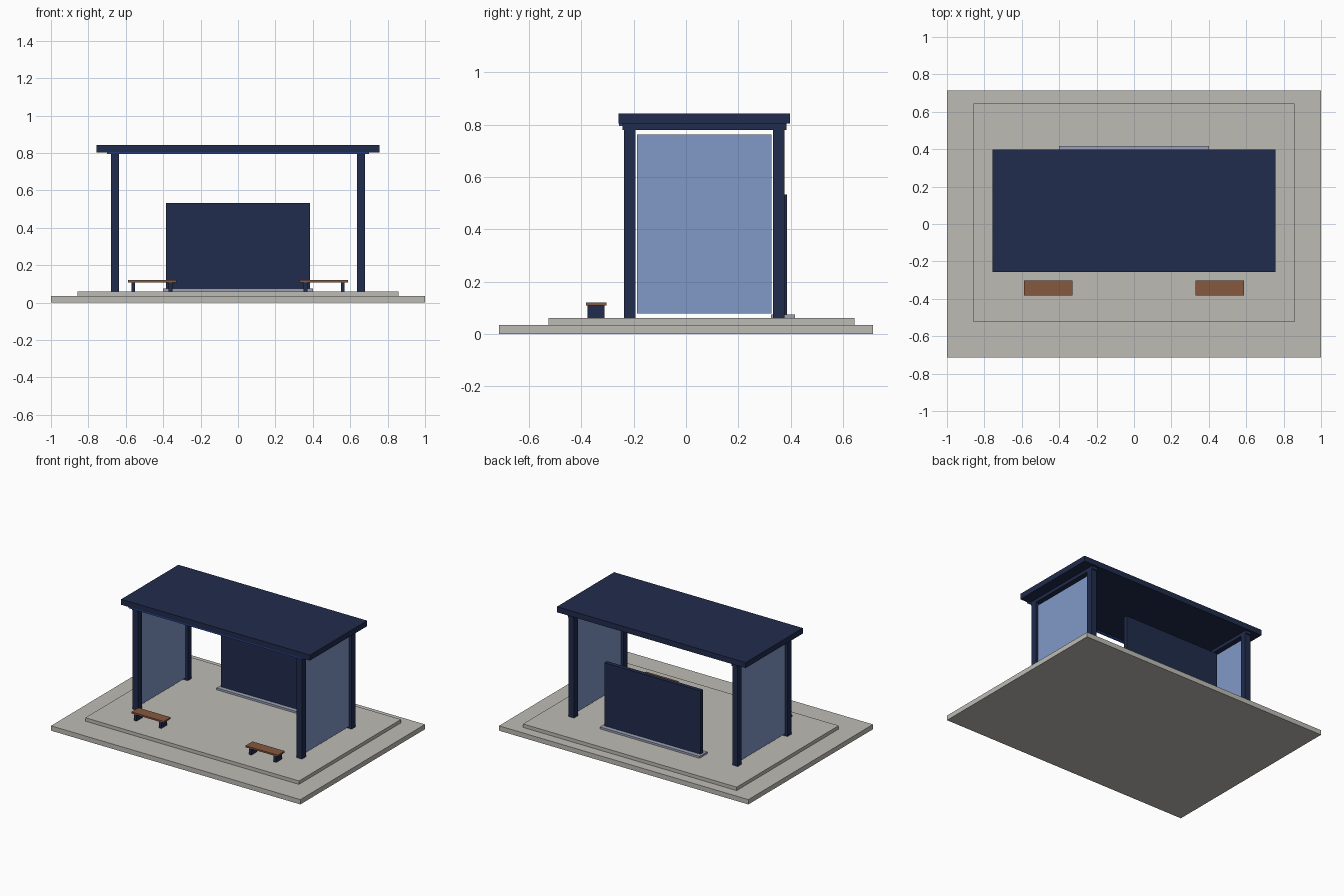
import bpy

if "Cube" in bpy.data.objects:
    bpy.data.objects.remove(bpy.data.objects["Cube"], do_unlink=True)


def material(name, r, g, b):
    m = bpy.data.materials.new(name)
    m.use_nodes = True
    m.diffuse_color = (r, g, b, 1)
    m.node_tree.nodes["Principled BSDF"].inputs["Base Color"].default_value = (r, g, b, 1)
    return m


concrete = material("concrete", 0.51, 0.50, 0.46)
navy = material("navy metal", 0.015, 0.025, 0.074)
glass = material("blue glass", 0.22, 0.32, 0.58)
wood = material("brown wood", 0.24, 0.10, 0.05)
ledge = material("pale blue grey", 0.33, 0.36, 0.48)
light_blue = material("light strip blue", 0.02, 0.07, 0.39)


def box(name, x, y, z, mat):
    """Box spanning the given (low, high) range on each axis."""
    spans = (x, y, z)
    bpy.ops.mesh.primitive_cube_add(size=1, location=[(a + b) / 2 for a, b in spans])
    ob = bpy.context.object
    ob.name = name
    ob.scale = [b - a for a, b in spans]
    bpy.ops.object.transform_apply(location=False, rotation=False, scale=True)
    ob.data.materials.append(mat)
    return ob


def pair(name, x, y, z, mat):
    """The same box on both sides, given for the left (+x) side."""
    box("left_" + name, x, y, z, mat)
    box("right_" + name, (-x[1], -x[0]), y, z, mat)


FLOOR = 0.06
BEAM = (0.78, 0.803)
ROOF = (0.803, 0.843)

# Stepped ground slab
box("ground_slab", (-1, 1), (-0.714, 0.714), (0, 0.035), concrete)
box("raised_floor", (-0.857, 0.857), (-0.525, 0.643), (0.035, FLOOR), concrete)

# Roof with a slim light strip under its front edge
box("roof", (-0.757, 0.757), (-0.257, 0.398), ROOF, navy)
box("roof_light_strip", (-0.70, 0.70), (-0.256, -0.242), (0.794, ROOF[0]), light_blue)

# Side frames: posts, top beam and glass pane
POST_X = (0.635, 0.679)
pair("front_post", POST_X, (-0.237, -0.192), (FLOOR, BEAM[0]), navy)
pair("back_post", POST_X, (0.332, 0.377), (FLOOR, BEAM[0]), navy)
pair("top_beam", POST_X, (-0.243, 0.384), BEAM, navy)
pair("side_glass", (0.651, 0.663), (-0.187, 0.327), (0.078, 0.762), glass)

# Rear display wall on its ledge
box("rear_wall_ledge", (-0.40, 0.40), (0.325, 0.416), (FLOOR, 0.074), ledge)
box("rear_wall", (-0.385, 0.385), (0.356, 0.385), (0.074, 0.532), navy)

# Benches
pair("bench_seat", (0.328, 0.587), (-0.382, -0.303), (0.108, 0.12), wood)
for label, x in (("inner", 0.361), ("outer", 0.56)):
    pair("bench_leg_" + label, (x - 0.01, x + 0.01), (-0.376, -0.311), (FLOOR, 0.108), navy)
